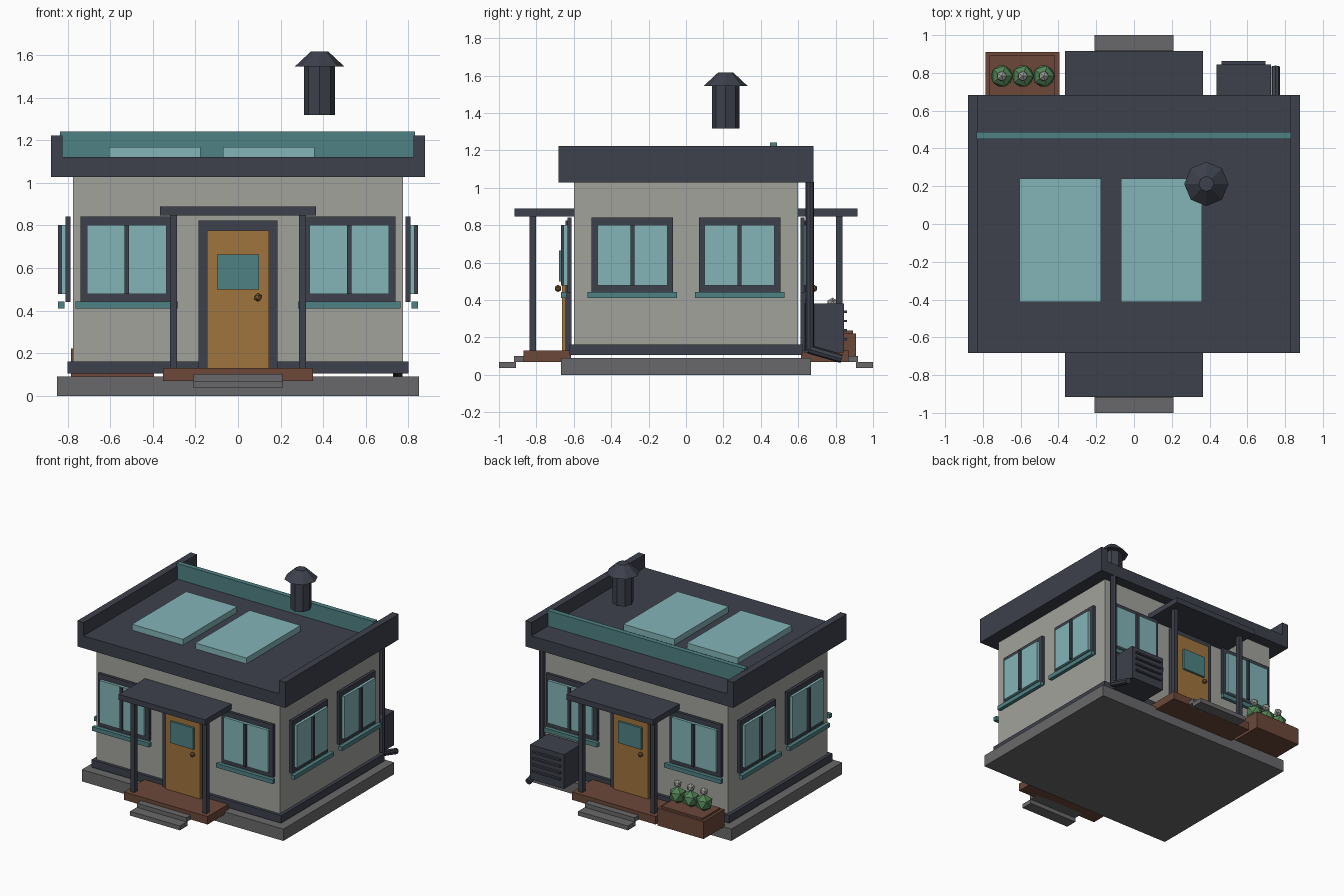
import bpy, bmesh, math
from mathutils import Matrix, Vector

if "Cube" in bpy.data.objects:
    bpy.data.objects.remove(bpy.data.objects["Cube"])


def mat(name, r, g, b):
    lin = [((c / 255 + 0.055) / 1.055) ** 2.4 for c in (r, g, b)]
    m = bpy.data.materials.new(name)
    m.diffuse_color = (*lin, 1)
    m.use_nodes = True
    m.node_tree.nodes["Principled BSDF"].inputs["Base Color"].default_value = m.diffuse_color
    return m


CHARCOAL = mat("charcoal", 61, 65, 76)
WALL = mat("warm_grey", 162, 162, 156)
STONE = mat("stone_grey", 105, 105, 107)
TEAL = mat("teal", 78, 129, 131)
GLASS = mat("pale_glass", 132, 181, 184)
WOOD = mat("door_wood", 160, 117, 62)
BROWN = mat("brown_timber", 108, 72, 57)
GREEN = mat("leaf_green", 82, 130, 84)
BRASS = mat("brass", 128, 92, 48)


def finish(name, bm, m, turn=0):
    bm.transform(Matrix.Rotation(math.radians(turn), 4, 'Z'))
    me = bpy.data.meshes.new(name)
    bm.to_mesh(me)
    bm.free()
    me.materials.append(m)
    bpy.context.collection.objects.link(bpy.data.objects.new(name, me))


def box(name, m, x, y, z, turn=0):
    """Box from (min, max) ranges, turned about the z axis."""
    bm = bmesh.new()
    bmesh.ops.create_cube(bm, size=1)
    for v in bm.verts:
        v.co = [r[0] if c < 0 else r[1] for c, r in zip(v.co, (x, y, z))]
    finish(name, bm, m, turn)


def tube(name, m, a, b, r1, r2=None, sides=8):
    a, b = Vector(a), Vector(b)
    bm = bmesh.new()
    bmesh.ops.create_cone(bm, cap_ends=True, segments=sides, radius1=r1,
                          radius2=r1 if r2 is None else r2, depth=(b - a).length)
    rot = Vector((0, 0, 1)).rotation_difference(b - a).to_matrix().to_4x4()
    bm.transform(Matrix.Translation((a + b) / 2) @ rot)
    finish(name, bm, m)


def ball(name, m, c, r, turn=0):
    bm = bmesh.new()
    bmesh.ops.create_icosphere(bm, subdivisions=1, radius=r,
                               matrix=Matrix.Translation(c))
    finish(name, bm, m, turn)


def window(name, cx, d, turn):
    """Layered window in front of a wall at distance d."""
    def span(w):
        return (cx - w, cx + w)
    box(name + "_frame", CHARCOAL, span(.217), (-d - .034, -d - .012), (.44, .841), turn)
    box(name + "_glass", GLASS, span(.187), (-d - .054, -d - .034), (.477, .802), turn)
    box(name + "_mullion", CHARCOAL, span(.011), (-d - .069, -d - .054), (.477, .802), turn)
    box(name + "_sill", TEAL, span(.24), (-d - .069, -d - .04), (.41, .442), turn)


# Foundation, walls and base trim
box("foundation", STONE, (-.85, .85), (-.667, .667), (0, .09))
box("walls", WALL, (-.775, .775), (-.6, .6), (.107, 1.03))
box("base_trim", CHARCOAL, (-.8, .8), (-.623, .623), (.105, .162))

# Roof with raised sides, teal bar and panels
box("roof", CHARCOAL, (-.878, .878), (-.683, .683), (1.028, 1.122))
for s, side in ((-1, "left"), (1, "right")):
    box(side + "_parapet", CHARCOAL, sorted((s * .825, s * .878)), (-.683, .683), (1.028, 1.223))
box("roof_bar", TEAL, (-.835, .83), (.45, .487), (1.12, 1.241))
box("left_roof_panel", GLASS, (-.605, -.175), (-.413, .24), (1.122, 1.167))
box("right_roof_panel", GLASS, (-.07, .36), (-.413, .24), (1.122, 1.167))

# Chimney
tube("chimney_pipe", CHARCOAL, (.383, .212, 1.318), (.383, .212, 1.545), .073)
tube("chimney_cap", CHARCOAL, (.383, .212, 1.545), (.383, .212, 1.617), .117, .04)

# Front and back share one entrance, turned half round
for end, turn in (("front", 0), ("back", 180)):
    for s, side in ((-1, "left"), (1, "right")):
        window(f"{end}_{side}_window", s * .522, .6, turn)
        box(f"{end}_{side}_post", CHARCOAL, sorted((s * .287, s * .32)),
            (-.838, -.802), (.13, .847), turn)
    box(end + "_porch", BROWN, (-.353, .353), (-.87, -.615), (.07, .13), turn)
    box(end + "_lower_step", STONE, (-.21, .21), (-1, -.91), (.037, .07), turn)
    box(end + "_upper_step", STONE, (-.21, .21), (-.92, -.83), (.07, .102), turn)
    box(end + "_canopy", CHARCOAL, (-.365, .365), (-.917, -.6), (.847, .889), turn)
    box(end + "_door_frame", CHARCOAL, (-.186, .186), (-.645, -.612), (.13, .824), turn)
    box(end + "_door", WOOD, (-.146, .146), (-.664, -.645), (.13, .777), turn)
    box(end + "_door_window", TEAL, (-.098, .098), (-.68, -.664), (.5, .664), turn)
    ball(end + "_door_knob", BRASS, (.094, -.684, .462), .02, turn)

# Side windows
for side, turn in (("right", 90), ("left", -90)):
    for n, cx in ((1, -.287), (2, .287)):
        window(f"{side}_window_{n}", cx, .775, turn)

# Planter with three plants behind the house
box("planter", BROWN, (-.785, -.395), (.66, .91), (.09, .222))
box("planter_soil", BROWN, (-.765, -.417), (.68, .893), (.222, .236))
for i in range(3):
    x = -.7 + i * .111
    ball(f"plant_{i + 1}", GREEN, (x, .783, .297), .065)
    ball(f"flower_{i + 1}", WALL, (x, .783, .383), .03)

# Cooling unit with slats, and the drain pipe beside it
box("cooling_unit", CHARCOAL, (.437, .725), (.63, .845), (.12, .382))
for i in range(4):
    z = .19 + i * .049
    box(f"cooling_slat_{i + 1}", CHARCOAL, (.463, .697), (.84, .862), (z - .006, z + .006))
tube("drain_pipe", CHARCOAL, (.75, .662, .13), (.75, .662, 1.03), .023)
tube("drain_spout", CHARCOAL, (.75, .655, .137), (.75, .832, .086), .023)
